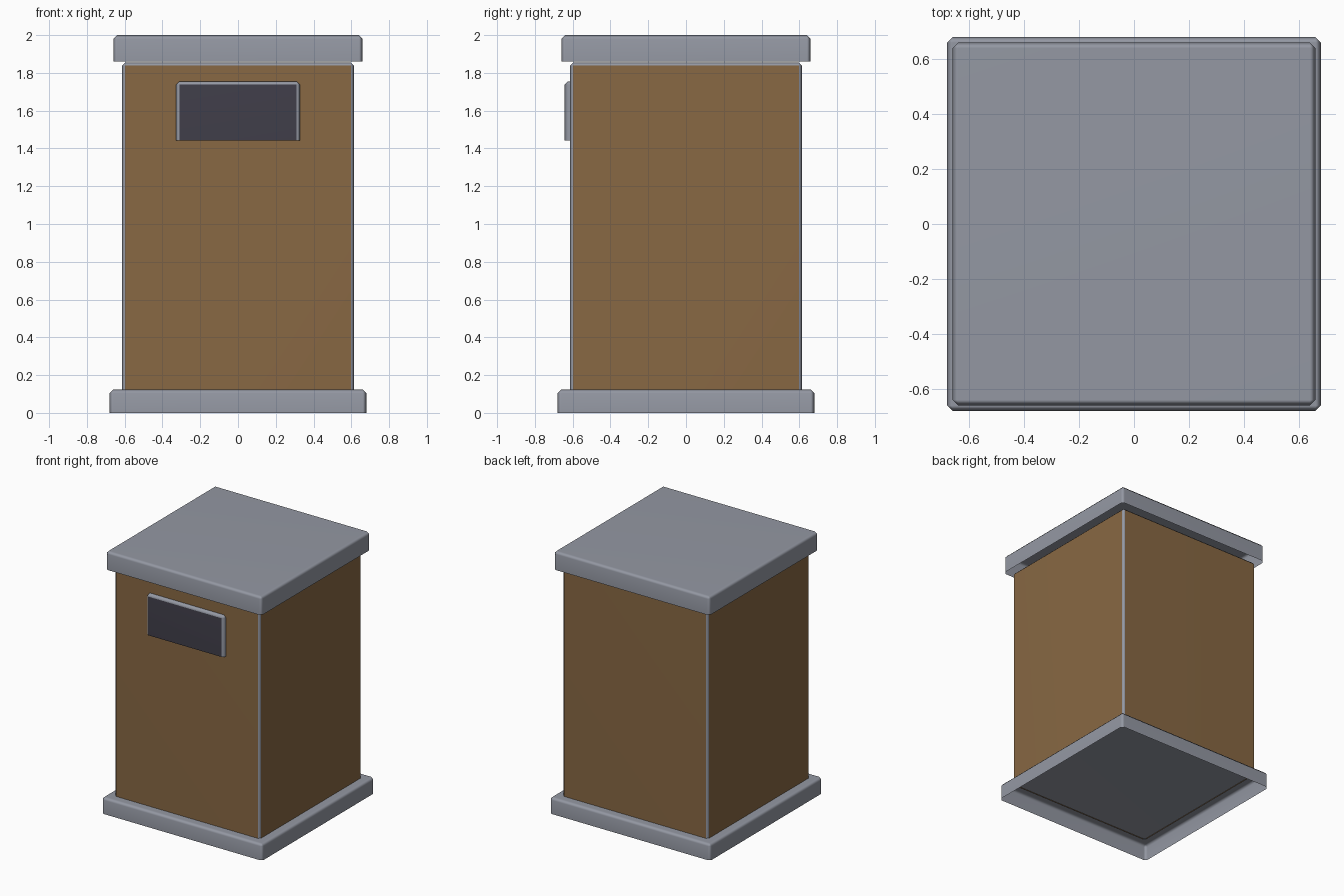
import bpy
import bmesh
import math
from mathutils import Vector

if "Cube" in bpy.data.objects:
    bpy.data.objects.remove(bpy.data.objects["Cube"], do_unlink=True)


def material(name, colour):
    mat = bpy.data.materials.new(name)
    mat.use_nodes = True
    mat.diffuse_color = (*colour, 1)
    mat.node_tree.nodes["Principled BSDF"].inputs["Base Color"].default_value = (*colour, 1)
    return mat


metal = material("grey_metal", (0.296, 0.314, 0.366))
wood = material("brown_panel", (0.246, 0.138, 0.056))
dark = material("dark_opening", (0.051, 0.048, 0.067))


def shell(name, low, high, chamfer, face_mat=None, is_panel=None):
    """Open-bottomed box, chamfered on all but its bottom edges."""
    low, high = Vector(low), Vector(high)
    bm = bmesh.new()
    bmesh.ops.create_cube(bm, size=1)
    for v in bm.verts:
        v.co = (low + high) / 2 + v.co * (high - low)
    edges = [e for e in bm.edges if any(v.co.z > low.z + 0.001 for v in e.verts)]
    bmesh.ops.bevel(bm, geom=edges, offset=chamfer, segments=1,
                    profile=0.5, affect='EDGES')
    bm.normal_update()
    bottom = [f for f in bm.faces if f.normal.z < -0.9]
    bmesh.ops.delete(bm, geom=bottom, context='FACES')
    for f in bm.faces:
        f.material_index = int(bool(is_panel and is_panel(f.normal)))
    mesh = bpy.data.meshes.new(name)
    bm.to_mesh(mesh)
    bm.free()
    mesh.materials.append(metal)
    if face_mat:
        mesh.materials.append(face_mat)
    obj = bpy.data.objects.new(name, mesh)
    bpy.context.collection.objects.link(obj)

    # Soft chamfers, flat panels
    bpy.ops.object.select_all(action='DESELECT')
    obj.select_set(True)
    bpy.context.view_layer.objects.active = obj
    bpy.ops.object.shade_smooth_by_angle(angle=math.radians(60))
    obj.modifiers.new("flat_panels", 'WEIGHTED_NORMAL').keep_sharp = True
    return obj


# Plinth, panelled body and overhanging lid
shell("base", (-0.68, -0.68, 0), (0.68, 0.68, 0.125), 0.02)
shell("body", (-0.615, -0.615, 0.12), (0.615, 0.615, 1.855), 0.017, wood,
      lambda n: max(abs(n.x), abs(n.y)) > 0.99)
shell("lid", (-0.66, -0.66, 1.86), (0.66, 0.66, 2), 0.02)

# Waste slot on the front, with a metal rim
shell("front_slot", (-0.328, -0.642, 1.443), (0.328, -0.58, 1.755), 0.017, dark,
      lambda n: n.y < -0.99)
